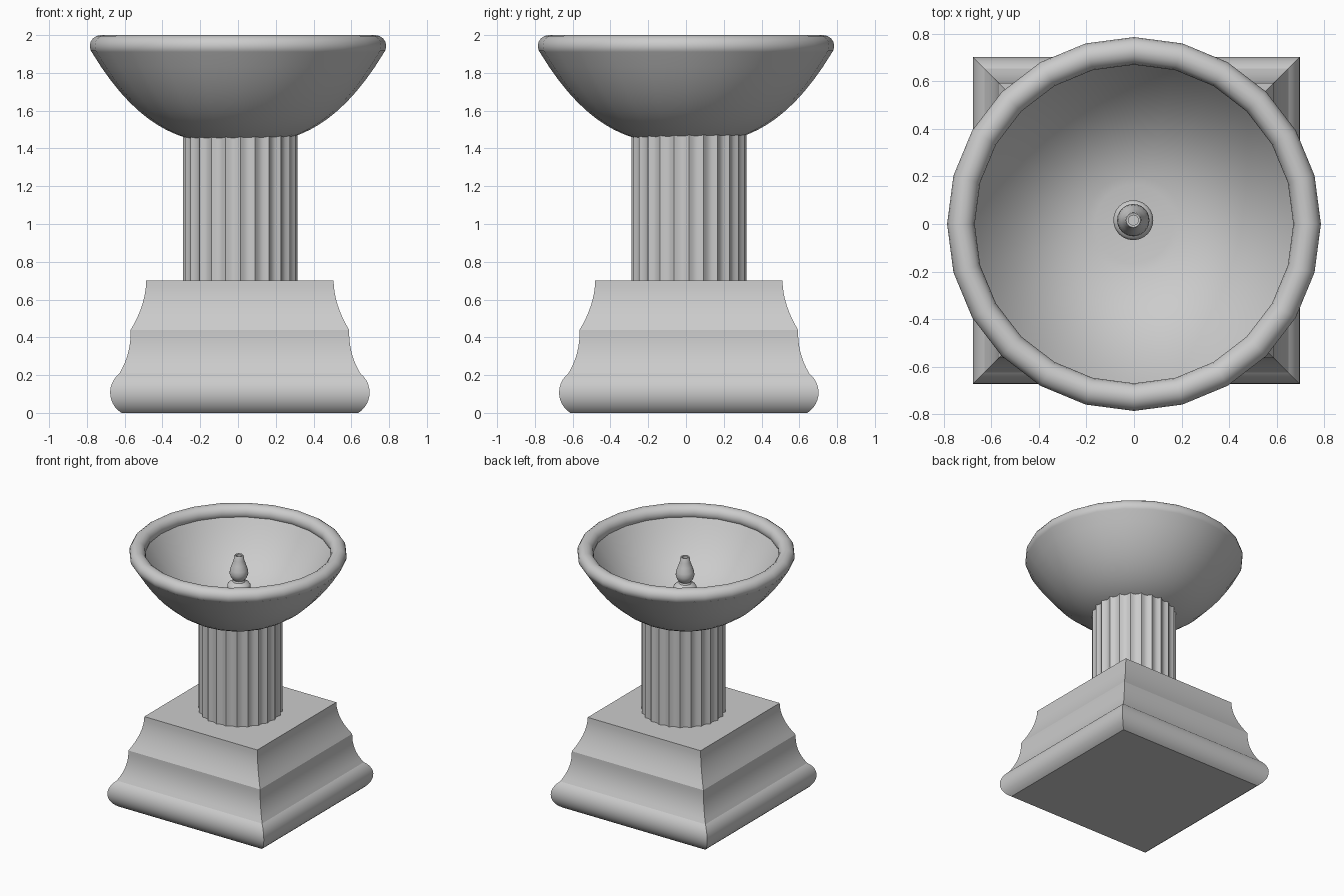
import bpy
import bmesh
from math import sin, cos, pi, radians, sqrt

cube = bpy.data.objects.get("Cube")
if cube:
    bpy.data.objects.remove(cube, do_unlink=True)

stone = bpy.data.materials.new("grey_stone")
stone.use_nodes = True
stone.diffuse_color = (0.6, 0.6, 0.6, 1)
stone.node_tree.nodes["Principled BSDF"].inputs["Base Color"].default_value = (0.6, 0.6, 0.6, 1)


def finish(name, bm, angle, location=(0, 0, 0)):
    """Turn the bmesh into a named, shaded object."""
    bmesh.ops.recalc_face_normals(bm, faces=bm.faces)
    mesh = bpy.data.meshes.new(name)
    bm.to_mesh(mesh)
    bm.free()
    mesh.materials.append(stone)
    obj = bpy.data.objects.new(name, mesh)
    bpy.context.collection.objects.link(obj)
    obj.location = location
    bpy.ops.object.select_all(action="DESELECT")
    obj.select_set(True)
    bpy.context.view_layer.objects.active = obj
    bpy.ops.object.shade_smooth_by_angle(angle=radians(angle))


def lathe(name, profile, sides, angle=35, location=(0, 0, 0), turn=0.0, scale=1.0, loop=False):
    """Revolve (radius, height) points around z; a zero radius closes an end."""
    bm = bmesh.new()
    rings = []
    for r, z in profile:
        if r == 0:
            rings.append([bm.verts.new((0, 0, z))] * sides)
        else:
            rings.append([bm.verts.new((r * scale * cos(turn + 2 * pi * i / sides),
                                        r * scale * sin(turn + 2 * pi * i / sides), z))
                          for i in range(sides)])
    pairs = list(zip(rings, rings[1:]))
    if loop:
        pairs.append((rings[-1], rings[0]))
    for low, high in pairs:
        for i in range(sides):
            j = (i + 1) % sides
            corners = dict.fromkeys((low[i], low[j], high[j], high[i]))
            bm.faces.new(list(corners))
    finish(name, bm, angle, location)


def cove(start, end, power, steps=8):
    """Concave sweep that steepens towards the top."""
    (r0, z0), (r1, z1) = start, end
    return [(r1 + (r0 - r1) * (1 - i / steps) ** power, z0 + (z1 - z0) * i / steps)
            for i in range(steps + 1)]


def dish(floor, rise, r0, r1, steps=14):
    """Bowl wall whose height grows with a power of the radius."""
    radii = [r0 + (r1 - r0) * i / steps for i in range(steps + 1)]
    return [(r, floor + rise * r ** 2.65) for r in radii]


# Square plinth: rounded foot moulding and two coves
foot = [(0.56 + 0.127 * cos(radians(a)), 0.108 + 0.127 * sin(radians(a)))
        for a in range(-58, 55, 10)]
plinth = ([(0, 0)] + foot + cove(foot[-1], (0.578, 0.44), 2.3)[1:]
          + cove((0.578, 0.44), (0.496, 0.7), 1.9)[1:] + [(0, 0.7)])
lathe("plinth", plinth, 4, 18, (0.01, 0.015, 0), pi / 4, sqrt(2))

# Fluted column: concave scallops between sharp ridges
FLUTES, STEPS = 24, 6
bm = bmesh.new()
outline = []
for i in range(FLUTES * STEPS):
    radius = 0.304 - 0.016 * sin(pi * (i % STEPS) / STEPS)
    a = 2 * pi * i / (FLUTES * STEPS)
    outline.append(bm.verts.new((radius * cos(a), radius * sin(a), 0.69)))
base = bm.faces.new(outline)
top = bmesh.ops.extrude_face_region(bm, geom=[base])["geom"]
bmesh.ops.translate(bm, vec=(0, 0, 0.79),
                    verts=[v for v in top if isinstance(v, bmesh.types.BMVert)])
finish("fluted_column", bm, 35, (0.012, 0.015, 0))

# Basin bowl: outer wall up, inner wall down to a flat floor disc
outer = dish(1.425, 0.955, 0.08, 0.775)
inner = dish(1.505, 1.16, 0.165, 0.69)
lathe("basin", [(0, 1.425)] + outer + inner[::-1] + [(0, inner[0][1])], 24)

# Rounded rim
rim = [(0.727 + 0.058 * cos(2 * pi * i / 16), 1.942 + 0.058 * sin(2 * pi * i / 16))
       for i in range(16)]
lathe("basin_rim", rim, 24, loop=True)

# Spout with flange, bulb and hollow tip
spout = [(0, 1.49), (0.075, 1.49), (0.075, 1.655), (0.084, 1.67), (0.084, 1.685),
         (0.075, 1.7), (0.045, 1.715), (0.04, 1.728), (0.058, 1.75), (0.068, 1.78),
         (0.064, 1.81), (0.05, 1.85), (0.038, 1.885), (0.034, 1.915), (0.03, 1.922),
         (0.021, 1.92), (0.021, 1.88), (0, 1.88)]
lathe("water_spout", spout, 24, location=(-0.003, 0.016, 0))
